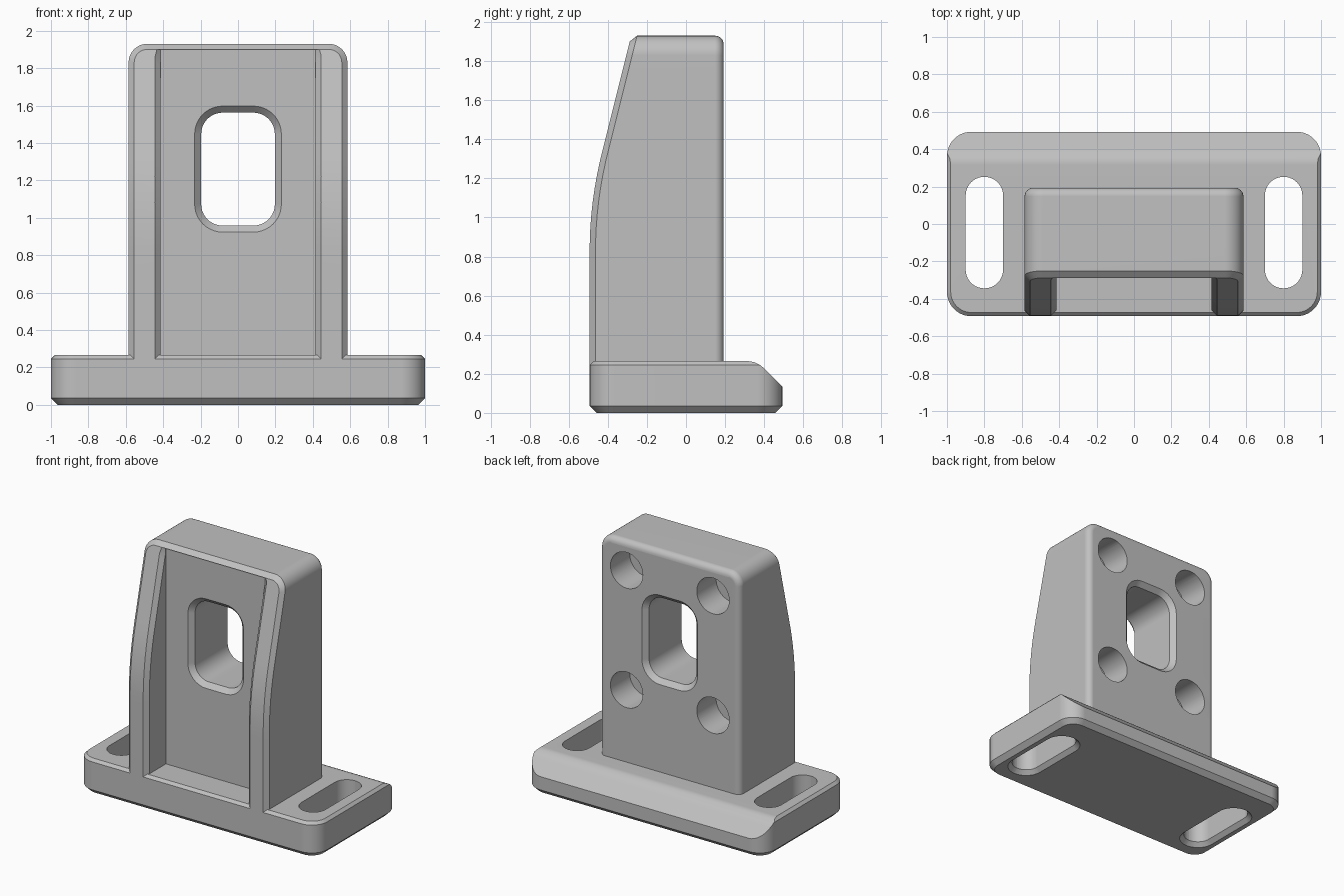
import bpy, bmesh, math
from mathutils import Matrix

if "Cube" in bpy.data.objects:
    bpy.data.objects.remove(bpy.data.objects["Cube"])

grey = bpy.data.materials.new("light_grey")
grey.use_nodes = True
colour = (0.53, 0.53, 0.53, 1)
grey.diffuse_color = colour
grey.node_tree.nodes["Principled BSDF"].inputs["Base Color"].default_value = colour


def finish(name, bm):
    bmesh.ops.recalc_face_normals(bm, faces=bm.faces)
    mesh = bpy.data.meshes.new(name)
    bm.to_mesh(mesh)
    bm.free()
    mesh.materials.append(grey)
    obj = bpy.data.objects.new(name, mesh)
    bpy.context.collection.objects.link(obj)
    return obj


def loft(name, rings, strips=False):
    """Skin closed rings; strip caps suit mirrored rings that are not flat."""
    bm = bmesh.new()
    rows = [[bm.verts.new(p) for p in ring] for ring in rings]
    n = len(rows[0])
    for a, b in zip(rows, rows[1:]):
        for i in range(n):
            j = (i + 1) % n
            bm.faces.new((a[i], a[j], b[j], b[i]))
    for row in (rows[0], rows[-1]):
        if strips:
            for i in range(n // 2 - 1):
                bm.faces.new((row[i], row[i + 1], row[n - 2 - i], row[n - 1 - i]))
        else:
            bm.faces.new(row)
    return finish(name, bm)


def rounded_rect(hw, hh, r, inset=0.0, cx=0.0, cy=0.0, steps=10):
    hw, hh, r = hw - inset, hh - inset, r - inset
    pts = []
    for k, (sx, sy) in enumerate(((1, -1), (1, 1), (-1, 1), (-1, -1))):
        for i in range(steps + 1):
            a = math.radians(-90 + 90 * k + 90 * i / steps)
            pts.append((cx + sx * (hw - r) + r * math.cos(a),
                        cy + sy * (hh - r) + r * math.sin(a)))
    return pts


def cut(target, cutter):
    cutter.hide_render = True
    mod = target.modifiers.new("cut", "BOOLEAN")
    mod.operation, mod.solver, mod.object = "DIFFERENCE", "EXACT", cutter
    bpy.context.view_layer.objects.active = target
    bpy.ops.object.modifier_apply(modifier=mod.name)
    bpy.data.objects.remove(cutter)


# Base plate with chamfered rims
HALF_DEPTH = 0.493
base = loft("base_plate", [
    [(x, y, z) for x, y in rounded_rect(1, HALF_DEPTH, 0.13, d)]
    for z, d in ((0, 0.035), (0.035, 0), (0.245, 0), (0.265, 0.02))])

# Sloped rear edge of the plate
slope = [(0.31, 0.266), (0.35, 0.26), (0.385, 0.241), (0.41, 0.217),
         (0.6, 0.028), (0.7, 0.5), (0.31, 0.5)]
cut(base, loft("slope_cutter", [[(x, y, z) for y, z in slope] for x in (-1.2, 1.2)]))

# Mounting slots, chamfered underneath
for side in (-1, 1):
    cut(base, loft("slot_cutter", [
        [(x, y, z) for x, y in rounded_rect(0.1, 0.298, 0.0995, d, side * 0.8, -0.046)]
        for z, d in ((-0.01, -0.04), (0.03, 0), (0.4, 0))]))


# Curved front line of the ribs
def front_y(z):
    if z < 0.83:
        return -HALF_DEPTH
    if z < 1.33:
        return -HALF_DEPTH + 0.25 * (z - 0.83) ** 2
    return -HALF_DEPTH + 0.25 * (z - 1.08)


def arch(hw, top, r, bottom=0.2, steps=24):
    """Mirrored outline: sampled sides and rounded top corners."""
    right = [(hw, bottom + (top - r - bottom) * i / steps) for i in range(steps)]
    for i in range(11):
        a = math.radians(9 * i)
        right.append((hw - r + r * math.cos(a), top - r + r * math.sin(a)))
    return right + [(-x, z) for x, z in reversed(right)]


# Upright column: rounded rear rim, curved chamfered front
BACK, ROUND, CHAMFER = 0.193, 0.045, 0.03
rings = []
for i in range(7):
    a = math.radians(15 * i)
    d = ROUND * (1 - math.sin(a))
    y = BACK - ROUND * (1 - math.cos(a))
    rings.append([(x, y, z) for x, z in arch(0.585 - d, 1.93 - d, 0.1 - d)])
for d in (0, CHAMFER):
    rings.append([(x, front_y(z) + CHAMFER - d, z)
                  for x, z in arch(0.585 - d, 1.93 - d, 0.1 - d)])
column = loft("upright_column", rings, strips=True)

# Front pocket between the two ribs, with chamfered rib edges
FLOOR = -0.265
outlines = [arch(w, 1.9, 0.002, 0.15, 40) for w in (0.415, 0.415, 0.545)]
pocket = [[(x, FLOOR, z) for x, z in outlines[0]],
          [(x, min(front_y(z) + CHAMFER, FLOOR - 0.004), z) for x, z in outlines[1]],
          [(x, front_y(z) - 0.1, z) for x, z in outlines[2]]]
cut(column, loft("pocket_cutter", pocket, strips=True))

# Central window, chamfered on both faces
cut(column, loft("window_cutter", [
    [(x, y, z) for x, z in rounded_rect(0.197, 0.302, 0.115, d, 0, 1.26)]
    for y, d in ((BACK + 0.01, -0.045), (BACK - 0.035, 0), (FLOOR + 0.035, 0),
                 (FLOOR - 0.01, -0.045))]))

# Four blind bolt holes in the rear face
for x in (-0.36, 0.36):
    for z in (0.81, 1.71):
        bm = bmesh.new()
        bmesh.ops.create_cone(
            bm, cap_ends=True, segments=40, radius1=0.135, radius2=0.135, depth=0.46,
            matrix=Matrix.Translation((x, BACK, z)) @ Matrix.Rotation(math.pi / 2, 4, "X"))
        cut(column, finish("bolt_hole_cutter", bm))

# Smooth curved faces, keep machined edges sharp
for obj in (base, column):
    bpy.ops.object.select_all(action="DESELECT")
    obj.select_set(True)
    bpy.context.view_layer.objects.active = obj
    bpy.ops.object.shade_smooth_by_angle(angle=math.radians(25))
    normals = obj.modifiers.new("even_normals", "WEIGHTED_NORMAL")
    normals.keep_sharp = True
